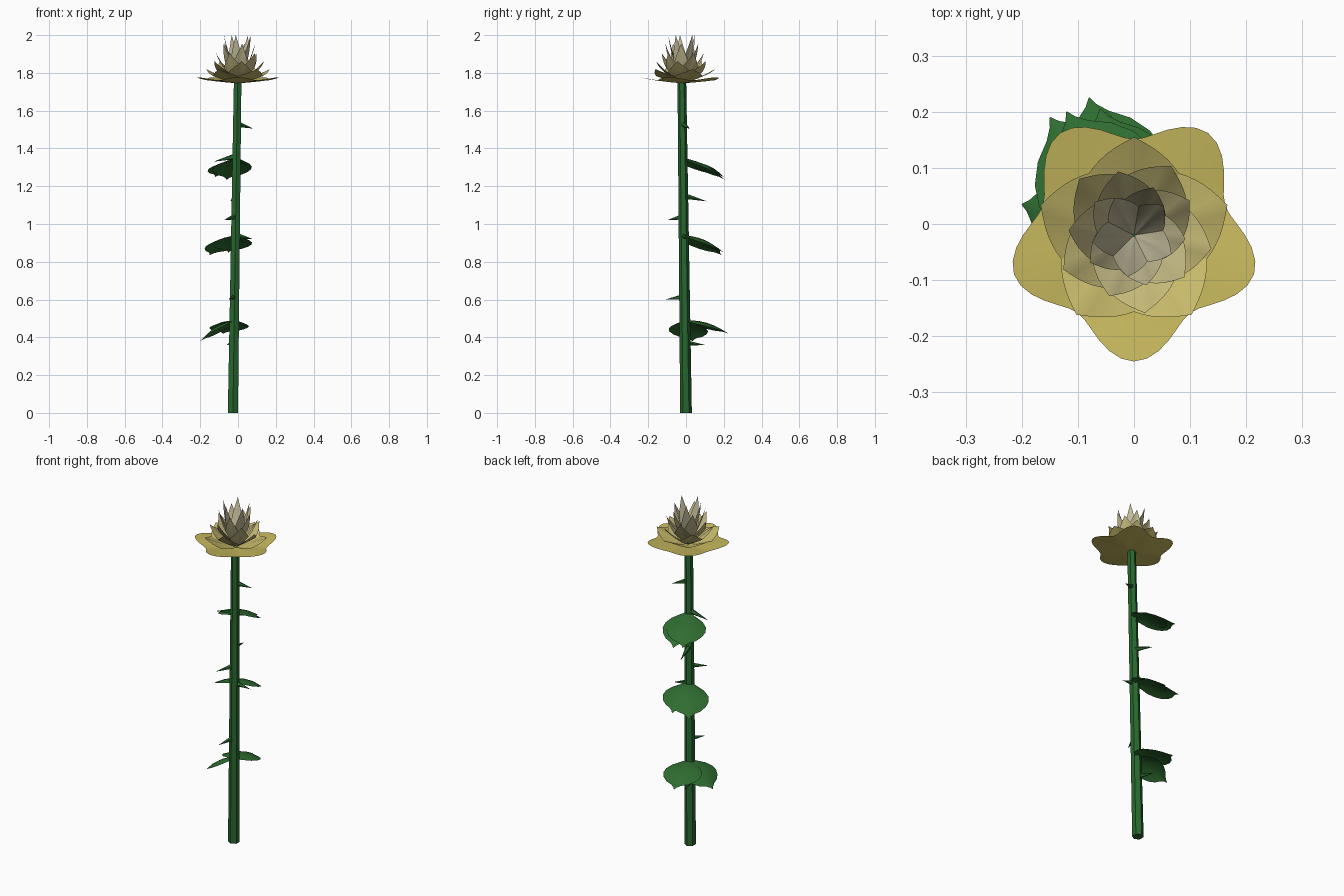
import bpy, bmesh, math
from mathutils import Vector

cube = bpy.data.objects.get("Cube")
if cube:
    bpy.data.objects.remove(cube, do_unlink=True)


def material(name, rgb):
    """Flat material from display values 0-255."""
    col = tuple((c / 255) ** 2.2 for c in rgb) + (1,)
    m = bpy.data.materials.new(name)
    m.use_nodes = True
    m.diffuse_color = col
    bsdf = m.node_tree.nodes["Principled BSDF"]
    bsdf.inputs["Base Color"].default_value = col
    bsdf.inputs["Roughness"].default_value = 0.8
    return m


def finish(name, bm, mat, angle=35):
    me = bpy.data.meshes.new(name)
    bm.to_mesh(me)
    bm.free()
    ob = bpy.data.objects.new(name, me)
    bpy.context.collection.objects.link(ob)
    me.materials.append(mat)
    bpy.ops.object.select_all(action='DESELECT')
    bpy.context.view_layer.objects.active = ob
    ob.select_set(True)
    bpy.ops.object.shade_smooth_by_angle(angle=math.radians(angle))
    return ob


stem_green = material("stem green", (44, 104, 50))
leaf_green = material("leaf green", (50, 108, 52))

# Stem: leaning, tapered six-sided tube
STEM_BASE, STEM_TOP = Vector((-0.027, 0.0, 0)), Vector((-0.002, -0.022, 1.75))


def stem_at(z):
    return STEM_BASE.lerp(STEM_TOP, z / STEM_TOP.z)


def tube(bm, a, b, r1, r2, sides):
    """Tapered prism from a to b; a zero end radius makes a point."""
    axis = (b - a).normalized()
    ref = Vector((0, 0, 1)) if abs(axis.z) < 0.9 else Vector((1, 0, 0))
    u = axis.cross(ref).normalized()
    v = axis.cross(u)
    dirs = [u * math.cos(k * math.tau / sides) + v * math.sin(k * math.tau / sides)
            for k in range(sides)]
    low = [bm.verts.new(a + d * r1) for d in dirs]
    bm.faces.new(low[::-1])
    if r2:
        high = [bm.verts.new(b + d * r2) for d in dirs]
        bm.faces.new(high)
    else:
        tip = bm.verts.new(b)
    for k in range(sides):
        j = (k + 1) % sides
        bm.faces.new((low[k], low[j], high[j], high[k]) if r2 else (low[k], low[j], tip))
    bmesh.ops.recalc_face_normals(bm, faces=bm.faces)


bm = bmesh.new()
tube(bm, STEM_BASE, STEM_TOP, 0.031, 0.023, 6)
finish("stem", bm, stem_green)

# Thorns: (tip, base height)
thorns = [((0.08, 0.02, 1.505), 1.53), ((-0.13, -0.02, 1.33), 1.36),
          ((-0.04, 0.11, 1.12), 1.15), ((-0.075, -0.1, 1.02), 1.04),
          ((0.08, 0.0, 0.92), 0.94), ((-0.05, -0.11, 0.6), 0.615),
          ((-0.06, 0.1, 0.36), 0.37)]
for i, (tip, z) in enumerate(thorns):
    bm = bmesh.new()
    tube(bm, stem_at(z), Vector(tip), 0.017, 0, 5)
    finish(f"thorn_{i + 1}", bm, stem_green)


# Leaves: broad drooping blades with a narrow pointed tip
BLADE = [(0, .012), (.08, .04), (.2, .08), (.35, .102), (.5, .105), (.65, .09),
         (.78, .062), (.87, .028), (.94, .01), (1, .001)]


def leaf(name, base_z, tip):
    base, tip = stem_at(base_z), Vector(tip)
    run = tip - base
    side = Vector((-run.y, run.x, 0)).normalized()
    bm = bmesh.new()
    rows = []
    for t, w in BLADE:
        mid = base + run * t + Vector((0, 0, 0.022 * math.sin(math.pi * t)))
        rows.append([bm.verts.new(mid + side * w * s - Vector((0, 0, 0.25 * w * s * s)))
                     for s in (-1, -0.5, 0, 0.5, 1)])
    for a, b in zip(rows, rows[1:]):
        for k in range(4):
            bm.faces.new((a[k], b[k], b[k + 1], a[k + 1]))
    bmesh.ops.recalc_face_normals(bm, faces=bm.faces)
    if sum(f.normal.z for f in bm.faces) < 0:
        bmesh.ops.reverse_faces(bm, faces=bm.faces)
    finish(name, bm, leaf_green)


leaf("lower_leaf_back", 0.49, (-0.08, 0.225, 0.42))
leaf("lower_leaf_side", 0.49, (-0.2, 0.035, 0.38))
leaf("middle_leaf_back", 0.94, (-0.05, 0.2, 0.85))
leaf("middle_leaf_side", 0.94, (-0.15, 0.19, 0.835))
leaf("upper_leaf_back", 1.35, (-0.06, 0.205, 1.235))
leaf("upper_leaf_side", 1.34, (-0.12, 0.2, 1.25))


# Flower: nested five-pointed cups, paler and steeper toward the middle
def petal_ring(name, mat, radius, tip_z, turn, valley, dip, rounded):
    centre = Vector((0, -0.02, 1.745))
    height = tip_z - centre.z
    steps = 60
    bm = bmesh.new()
    mid = bm.verts.new(centre)
    rings = []
    for f in (0.35, 0.7, 1):
        ring = []
        for k in range(steps):
            a = k * math.tau / steps
            p = abs((a * 5 / math.tau + 0.5) % 1 - 0.5) * 2   # 0 at tip, 1 at valley
            q = 1 - (p * p * (3 - 2 * p) if rounded else p ** 0.85)
            r = radius * (valley + (1 - valley) * q)
            h = height * (dip + (1 - dip) * q)
            ang = a + math.radians(turn)
            ring.append(bm.verts.new(centre + Vector(
                (r * f * math.cos(ang), r * f * math.sin(ang), h * f ** 1.3))))
        rings.append(ring)
    for k in range(steps):
        j = (k + 1) % steps
        bm.faces.new((mid, rings[0][k], rings[0][j]))
        for a, b in zip(rings, rings[1:]):
            bm.faces.new((a[k], b[k], b[j], a[j]))
    finish(name, bm, mat, 25)


outer, inner = Vector((198, 183, 94)), Vector((196, 188, 156))
layers = [  # radius, tip height, turn, valley radius, valley height, rounded tips
    (0.225, 1.777, -90, 0.76, 0.5, True),
    (0.175, 1.82, 18, 0.78, 0.5, False),
    (0.14, 1.862, 62, 0.76, 0.5, False),
    (0.117, 1.905, 32, 0.74, 0.5, False),
    (0.092, 1.955, -4, 0.72, 0.5, False),
    (0.075, 2.0, 45, 0.7, 0.5, False)]
for i, spec in enumerate(layers):
    tone = outer.lerp(inner, i / 5)
    petal_ring(f"petal_ring_{i + 1}", material(f"petal tone {i + 1}", tone), *spec)
